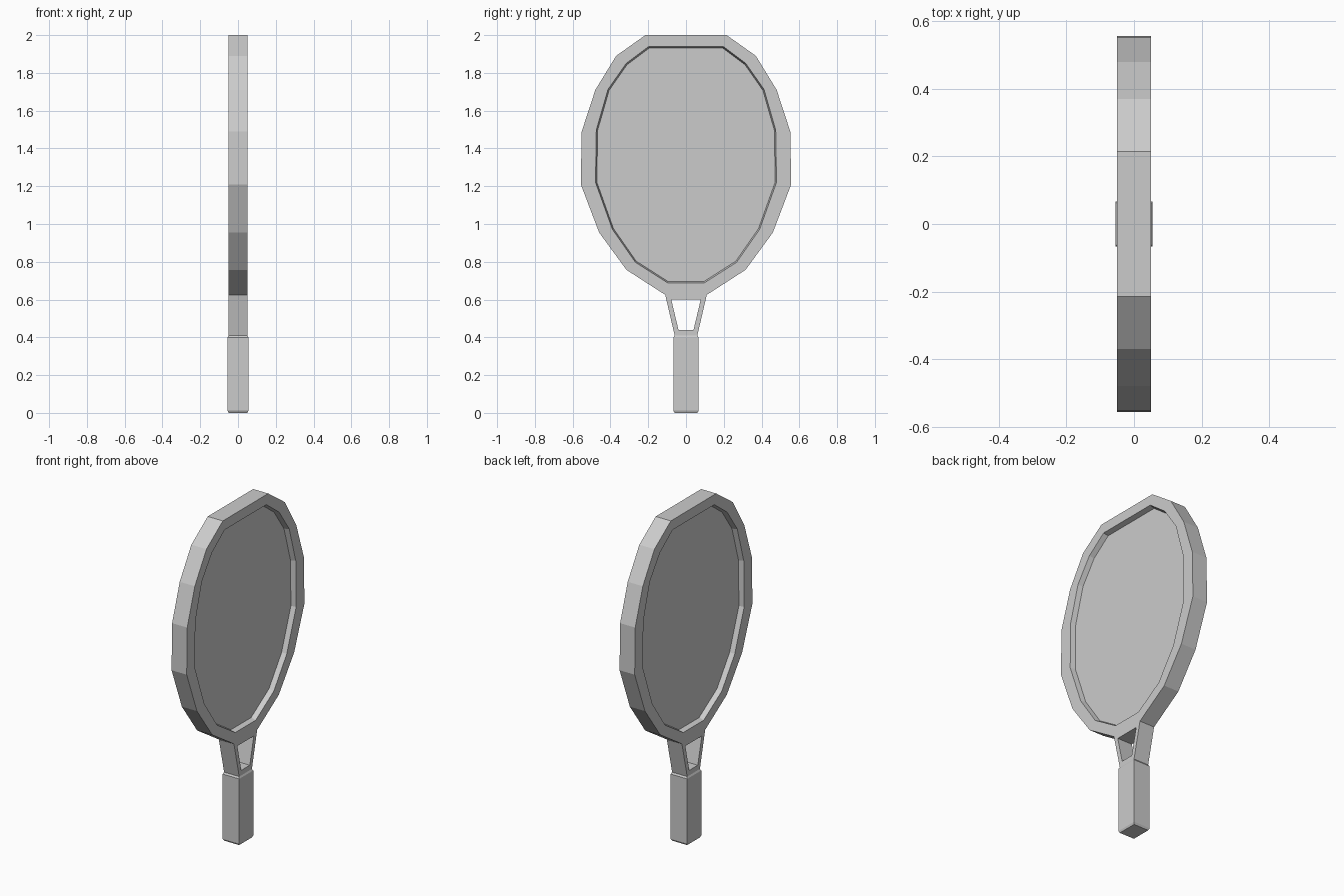
import bpy, bmesh

if "Cube" in bpy.data.objects:
    bpy.data.objects.remove(bpy.data.objects["Cube"])


def mirrored(half):
    """Close a +y half outline (top to bottom) into a full loop of (y, z)."""
    return half + [(-y, z) for y, z in reversed(half)]


def finish(name, bm):
    bmesh.ops.remove_doubles(bm, verts=bm.verts, dist=1e-5)
    bmesh.ops.recalc_face_normals(bm, faces=bm.faces)
    me = bpy.data.meshes.new(name)
    bm.to_mesh(me)
    bm.free()
    ob = bpy.data.objects.new(name, me)
    bpy.context.collection.objects.link(ob)
    return ob


def loft(bm, loops, skip=()):
    """Skin successive vertex loops; skip = (band, edge) pairs left open."""
    rows = [[bm.verts.new(p) for p in loop] for loop in loops]
    n = len(rows[0])
    for b in range(len(rows) - 1):
        for i in range(n):
            if (b, i) not in skip:
                j = (i + 1) % n
                bm.faces.new((rows[b][i], rows[b][j], rows[b + 1][j], rows[b + 1][i]))
    return rows


def at_x(loop, x):
    return [(x, y, z) for y, z in loop]


T = 0.05       # half thickness of the frame
PANEL = 0.02   # half thickness of the string bed

# Head: faceted hoop with a recessed string bed on both sides
outer = mirrored([(0.215, 2.0), (0.37, 1.89), (0.48, 1.71), (0.552, 1.49),
                  (0.557, 1.21), (0.46, 0.955), (0.315, 0.757), (0.11, 0.625)])
rim = mirrored([(0.197, 1.94), (0.317, 1.85), (0.413, 1.713), (0.475, 1.498),
                (0.479, 1.22), (0.39, 0.972), (0.268, 0.797), (0.097, 0.688)])
bed = [(y * 0.985, 1.31 + (z - 1.31) * 0.987) for y, z in rim]
bm = bmesh.new()
rows = loft(bm, [at_x(bed, -PANEL), at_x(rim, -T), at_x(outer, -T),
                 at_x(outer, T), at_x(rim, T), at_x(bed, PANEL)],
            skip={(2, 7)})
bm.faces.new(rows[0])
bm.faces.new(rows[-1])
finish("racket_head", bm)

# Throat: tapering collar with a trapezoid opening
t_out = mirrored([(0.11, 0.625), (0.06, 0.41)])
t_in = mirrored([(0.078, 0.6), (0.04, 0.44)])
bm = bmesh.new()
loft(bm, [at_x(t_in, -T), at_x(t_out, -T), at_x(t_out, T), at_x(t_in, T), at_x(t_in, -T)],
     skip={(1, 1), (1, 3)})
finish("throat", bm)

# Handle: box grip with chamfered ends, open where it meets the throat
bm = bmesh.new()
sections = [(0.05, 0.06, 0.0), (0.055, 0.067, 0.012), (0.055, 0.067, 0.4), (T, 0.06, 0.41)]
rows = loft(bm, [[(sx * x, sy * y, z) for sx, sy in ((1, 1), (-1, 1), (-1, -1), (1, -1))]
                 for x, y, z in sections])
bm.faces.new(rows[0])
finish("handle", bm)
